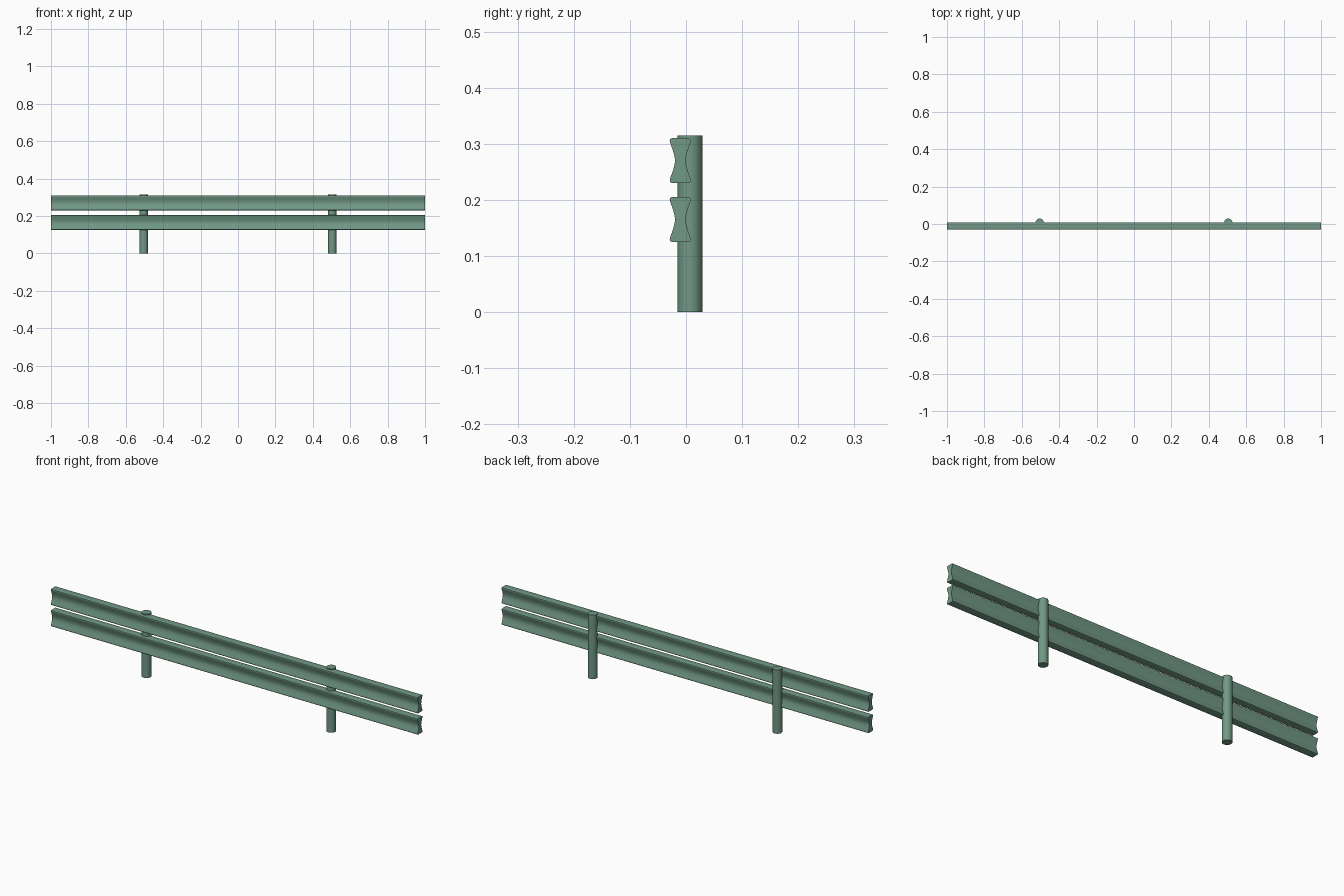
import bpy, bmesh

if "Cube" in bpy.data.objects:
    bpy.data.objects.remove(bpy.data.objects["Cube"])

green = bpy.data.materials.new("muted green paint")
green.diffuse_color = (0.165, 0.315, 0.238, 1)
green.use_nodes = True
green.node_tree.nodes["Principled BSDF"].inputs["Base Color"].default_value = green.diffuse_color


def finish(obj):
    obj.data.materials.append(green)
    bpy.ops.object.select_all(action='DESELECT')
    obj.select_set(True)
    bpy.context.view_layer.objects.active = obj
    bpy.ops.object.shade_smooth_by_angle(angle=0.6)


# Quarter of the waisted rail section: (half width, height above centre)
quarter = [(0.0095, 0.0), (0.0100, 0.006), (0.0117, 0.013), (0.0142, 0.021),
           (0.0168, 0.028), (0.0185, 0.033), (0.0188, 0.0355),
           (0.0180, 0.0382), (0.0162, 0.0396), (0.0140, 0.0400)]
right = [(w, -h) for w, h in reversed(quarter[1:])] + quarter
section = right + [(-w, h) for w, h in reversed(right)]


def rail(name, z):
    mesh = bpy.data.meshes.new(name)
    bm = bmesh.new()
    ends = [[bm.verts.new((x, -0.0102 + y, z + h)) for y, h in section]
            for x in (-1, 1)]
    n = len(section)
    for i in range(n):
        j = (i + 1) % n
        bm.faces.new((ends[0][i], ends[0][j], ends[1][j], ends[1][i]))
    for end in ends:
        bm.faces.new(end)
    bmesh.ops.recalc_face_normals(bm, faces=bm.faces)
    bm.to_mesh(mesh)
    bm.free()
    obj = bpy.data.objects.new(name, mesh)
    bpy.context.collection.objects.link(obj)
    finish(obj)


# Two horizontal beams
rail("lower_rail", 0.165)
rail("upper_rail", 0.270)

# Two round posts behind the beams
for side, x in (("left", -0.504), ("right", 0.504)):
    bpy.ops.mesh.primitive_cylinder_add(vertices=32, radius=0.022, depth=0.315,
                                        location=(x, 0.007, 0.1575))
    post = bpy.context.object
    post.name = side + "_post"
    finish(post)
